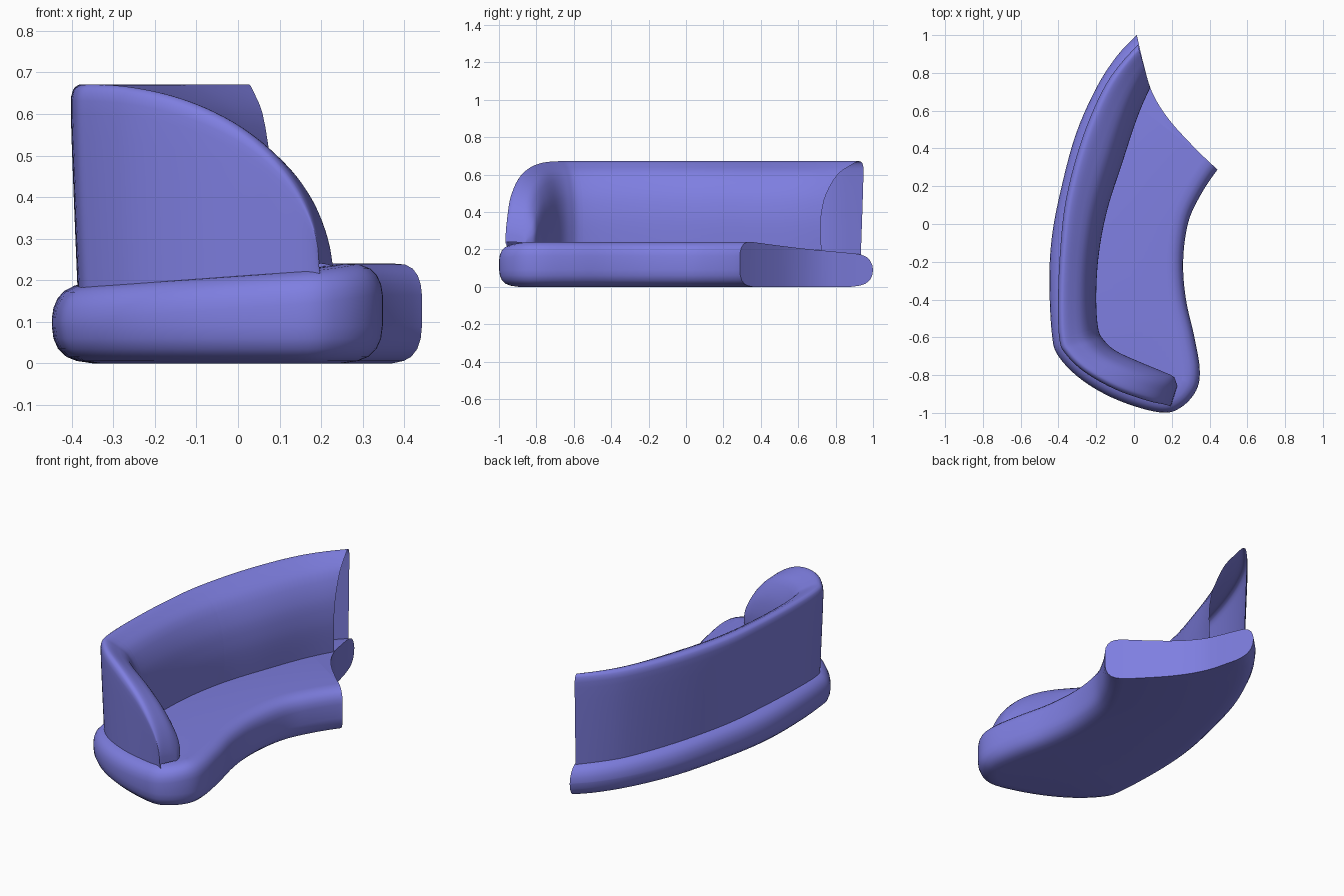
import bpy, bmesh, math
from mathutils import Vector

if "Cube" in bpy.data.objects:
    bpy.data.objects.remove(bpy.data.objects["Cube"])

fabric = bpy.data.materials.new("lavender_blue_fabric")
fabric.diffuse_color = (0.21, 0.21, 0.75, 1)
fabric.use_nodes = True
fabric.node_tree.nodes["Principled BSDF"].inputs["Base Color"].default_value = fabric.diffuse_color


def spline(points, sub, closed=False):
    """Smooth curve through the points (Catmull-Rom)."""
    p = [Vector(q) for q in points]
    n = len(p)
    at = (lambda i: p[i % n]) if closed else (lambda i: p[max(0, min(n - 1, i))])
    out = []
    for i in range(n if closed else n - 1):
        a, b, c, d = at(i - 1), at(i), at(i + 1), at(i + 2)
        for k in range(sub):
            t = k / sub
            out.append(0.5 * (2 * b + (c - a) * t + (2 * a - 5 * b + 4 * c - d) * t * t
                              + (3 * b - a - 3 * c + d) * t ** 3))
    return out if closed else out + [p[-1]]


def seat_height(x, y):
    """Seat rises gently from the back to the concave front."""
    r = math.hypot(x - 1.0, y + 0.25)
    return min(0.24, 0.18 + (1.48 - r) * 0.11)


def make_object(name, bm):
    me = bpy.data.meshes.new(name)
    bm.to_mesh(me)
    bm.free()
    me.materials.append(fabric)
    ob = bpy.data.objects.new(name, me)
    bpy.context.collection.objects.link(ob)
    return ob


def activate(ob):
    bpy.ops.object.select_all(action='DESELECT')
    ob.select_set(True)
    bpy.context.view_layer.objects.active = ob


def smooth(ob, angle):
    activate(ob)
    bpy.ops.object.shade_smooth_by_angle(angle=math.radians(angle))


# Seat base: plan outline with rounded top and bottom edges, run past the cut end
outline = spline([(0.13, 1.12), (0.015, 1.0), (-0.09, 0.89), (-0.2, 0.72), (-0.31, 0.47),
                  (-0.39, 0.17), (-0.435, -0.07), (-0.448, -0.3), (-0.435, -0.58),
                  (-0.40, -0.7), (-0.27, -0.83), (-0.08, -0.935), (0.14, -0.998),
                  (0.25, -0.97), (0.33, -0.88), (0.348, -0.77), (0.32, -0.6),
                  (0.275, -0.4), (0.26, -0.2), (0.285, 0), (0.345, 0.14), (0.44, 0.285),
                  (0.56, 0.42), (0.68, 0.75), (0.6, 1.1), (0.35, 1.25)], 5, True)
n = len(outline)
inward = []
for i in range(n):
    t = (outline[(i + 1) % n] - outline[i - 1]).normalized()
    inward.append(Vector((-t.y, t.x)))

# (inset, z, measured from the top?)
edge = [(0.10, 0.0, 0), (0.06, 0.006, 0), (0.035, 0.016, 0), (0.015, 0.035, 0), (0.004, 0.06, 0),
        (0, 0.09, 0), (0, -0.075, 1), (0.004, -0.05, 1), (0.014, -0.028, 1),
        (0.03, -0.012, 1), (0.055, -0.002, 1), (0.09, 0, 1)]
bm = bmesh.new()
rings = []
for inset, z, top in edge:
    ring = []
    for p, q in zip(outline, inward):
        v = p + q * inset
        ring.append(bm.verts.new((v.x, v.y, z + top * seat_height(v.x, v.y))))
    rings.append(ring)
for a, b in zip(rings, rings[1:]):
    for i in range(n):
        j = (i + 1) % n
        bm.faces.new((a[i], a[j], b[j], b[i]))
for ring in (rings[0], rings[-1]):
    loop = [bm.edges.get((ring[i], ring[(i + 1) % n])) for i in range(n)]
    bmesh.ops.triangle_fill(bm, edges=loop, use_beauty=True, normal=(0, 0, 1))
bmesh.ops.recalc_face_normals(bm, faces=bm.faces)
seat = make_object("seat_base", bm)

# Concave end cut
cut = spline([(0.6, 0.15), (0.44, 0.29), (0.31, 0.415), (0.18, 0.56), (0.095, 0.70),
              (0.05, 0.85), (0.015, 1.0), (-0.03, 1.2)], 6)
cut += [Vector((-0.03, 1.6)), Vector((1.2, 1.6)), Vector((1.2, 0.15))]
bm = bmesh.new()
face = bm.faces.new([bm.verts.new((p.x, p.y, -0.2)) for p in cut])
ext = bmesh.ops.extrude_face_region(bm, geom=[face])
bmesh.ops.translate(bm, vec=(0, 0, 0.8),
                    verts=[g for g in ext["geom"] if isinstance(g, bmesh.types.BMVert)])
bmesh.ops.recalc_face_normals(bm, faces=bm.faces)
cutter = make_object("end_cutter", bm)
cutter.hide_render = True
mod = seat.modifiers.new("end_cut", 'BOOLEAN')
mod.operation, mod.solver, mod.object = 'DIFFERENCE', 'EXACT', cutter
activate(seat)
bpy.ops.object.modifier_apply(modifier="end_cut")
bpy.data.objects.remove(cutter)
smooth(seat, 40)

# Backrest and arm: one section swept between an outer and an inner plan curve
outer = [(0.12, 1.05), (-0.07, 0.85), (-0.18, 0.68), (-0.285, 0.42), (-0.36, 0.13),
         (-0.39, -0.13), (-0.402, -0.4), (-0.395, -0.61), (-0.36, -0.69), (-0.26, -0.785),
         (-0.1, -0.875), (0.07, -0.935), (0.16, -0.955), (0.195, -0.965)]
inner = [(0.22, 0.98), (0.10, 0.75), (0.02, 0.57), (-0.06, 0.33), (-0.14, 0.08),
         (-0.185, -0.15), (-0.20, -0.37), (-0.19, -0.55), (-0.155, -0.62), (-0.09, -0.675),
         (0.03, -0.73), (0.15, -0.78), (0.21, -0.81), (0.228, -0.86)]
SUB = 8
outer_c, inner_c = spline(outer, SUB), spline(inner, SUB)
# (fraction from outer to inner, fraction of height)
section = spline([(0.08, 0), (0.04, 0.4), (0.0, 0.86), (0.015, 0.96), (0.07, 0.995),
                  (0.16, 1.0), (0.35, 0.96), (0.66, 0.86), (0.89, 0.65), (0.98, 0.44),
                  (1.0, 0.25), (0.98, 0)], 3)


def sweep(name, first, last, arm=False):
    bm = bmesh.new()
    rows = []
    for i in range(first * SUB, last * SUB + 1):
        o, q = outer_c[i], inner_c[i]
        top = 0.67
        if arm:  # arm top falls as a quarter ellipse
            u = min(1, max(0, (o.x + 0.38) / 0.575))
            top = 0.24 + 0.43 * math.sqrt(1 - u * u)
        row = []
        for f, k in section:
            p = o.lerp(q, f)
            floor = seat_height(p.x, p.y) - 0.01
            row.append(bm.verts.new((p.x, p.y, floor + (top - floor) * k)))
        rows.append(row)
    for a, b in zip(rows, rows[1:]):
        for j in range(len(section) - 1):
            bm.faces.new((a[j], b[j], b[j + 1], a[j + 1]))
    if first == 0:  # open end, trimmed in line with the seat cut
        bmesh.ops.bisect_plane(bm, geom=bm.verts[:] + bm.edges[:] + bm.faces[:],
                               plane_co=(0.02, 0.95, 0), plane_no=(0.23, 0.065, 0),
                               clear_outer=True)
    smooth(make_object(name, bm), 50)


sweep("backrest_end_panel", 0, 4)
sweep("backrest_middle_panel", 4, 7)
sweep("armrest", 7, 13, arm=True)
